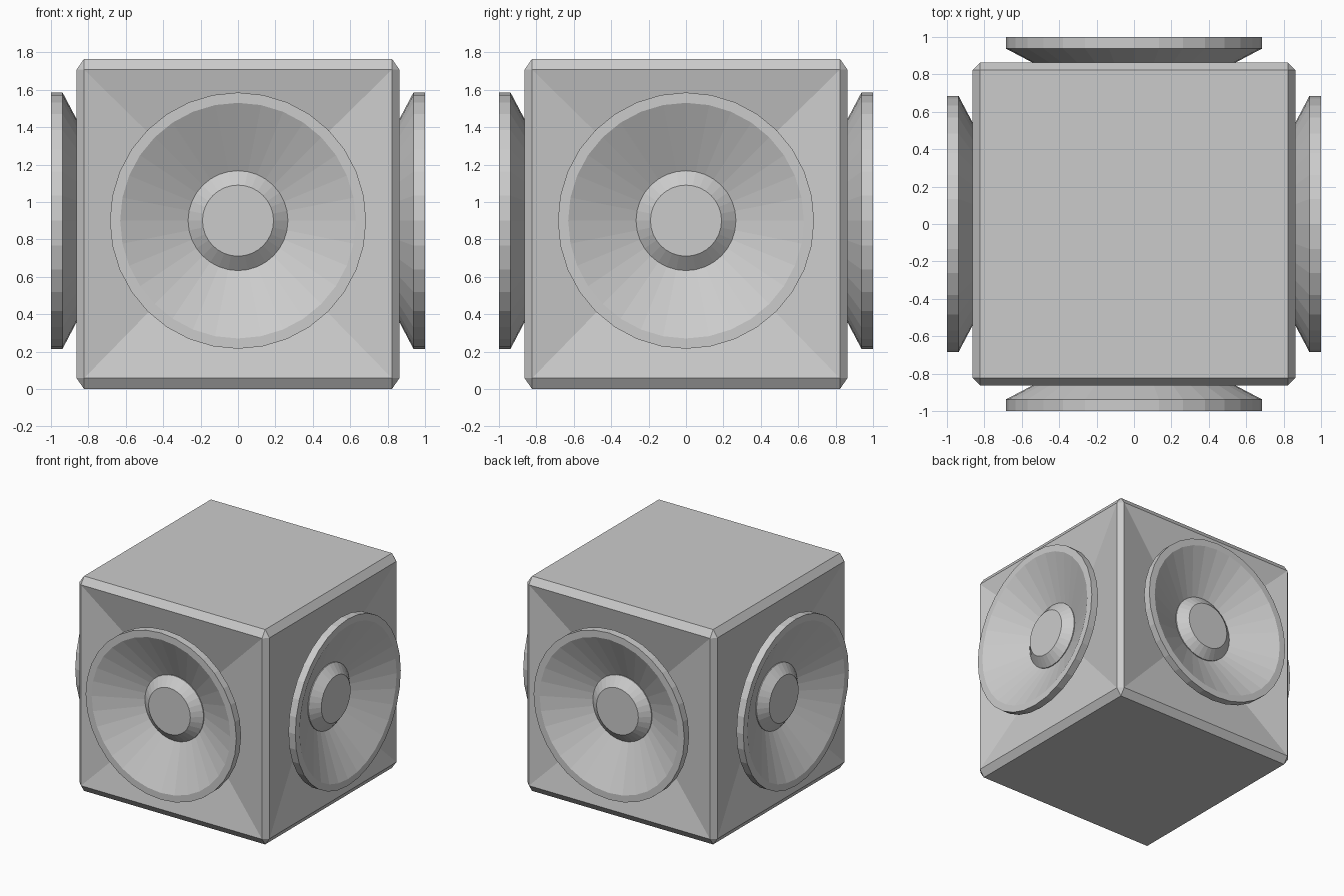
import bpy, bmesh, math
from mathutils import Matrix, Vector

if "Cube" in bpy.data.objects:
    bpy.data.objects.remove(bpy.data.objects["Cube"])

CZ = 0.90        # height of the dish centres
SEG = 32


def finish(bm, name):
    bmesh.ops.recalc_face_normals(bm, faces=bm.faces)
    me = bpy.data.meshes.new(name)
    bm.to_mesh(me)
    bm.free()
    ob = bpy.data.objects.new(name, me)
    bpy.context.collection.objects.link(ob)
    return ob


def lathe(name, profile, angle):
    """Spin (radius, distance) points about the -y axis, then turn to a side."""
    bm = bmesh.new()
    pts = [bm.verts.new((r, -d, 0)) for r, d in profile]
    edges = [bm.edges.new(p) for p in zip(pts, pts[1:])]
    bmesh.ops.spin(bm, geom=pts + edges, cent=(0, 0, 0), axis=(0, 1, 0),
                   angle=math.tau, steps=SEG, use_merge=True)
    bmesh.ops.remove_doubles(bm, verts=bm.verts, dist=1e-4)
    bm.transform(Matrix.Translation((0, 0, CZ)) @ Matrix.Rotation(angle, 4, 'Z'))
    return finish(bm, name)


# Cabinet: chamfered cube with a shallow pyramid recess in each side
OUT, INN, MID, HALF, HZ = 0.863, 0.823, 0.8825, 0.8825, 0.825
bm = bmesh.new()
for sx in (-1, 1):
    for sy in (-1, 1):
        for sz in (-1, 1):
            for x, y, z in ((OUT, INN, HZ), (INN, OUT, HZ), (INN, INN, HALF)):
                bm.verts.new((sx * x, sy * y, MID + sz * z))
bmesh.ops.convex_hull(bm, input=bm.verts)
bmesh.ops.dissolve_limit(bm, angle_limit=0.02, verts=bm.verts, edges=bm.edges)
bm.normal_update()
sides = [f for f in bm.faces if f.calc_area() > 1 and abs(f.normal.z) < 0.5]
for v in bmesh.ops.poke(bm, faces=sides)['verts']:
    d = Vector((v.co.x, v.co.y, 0)).normalized() * 0.683
    v.co = (d.x, d.y, CZ)
finish(bm, "cabinet")

# Dish and centre knob on each of the four sides
dish = [(0, 0.82), (0.265, 0.82), (0.63, 1.0), (0.685, 1.0),
        (0.685, 0.938), (0.30, 0.735), (0, 0.735)]
knob = [(0, 0.89), (0.19, 0.89), (0.267, 0.828), (0.267, 0.80), (0, 0.80)]
for i, side in enumerate(("front", "right", "back", "left")):
    lathe(side + "_dish", dish, i * math.pi / 2)
    lathe(side + "_knob", knob, i * math.pi / 2)
